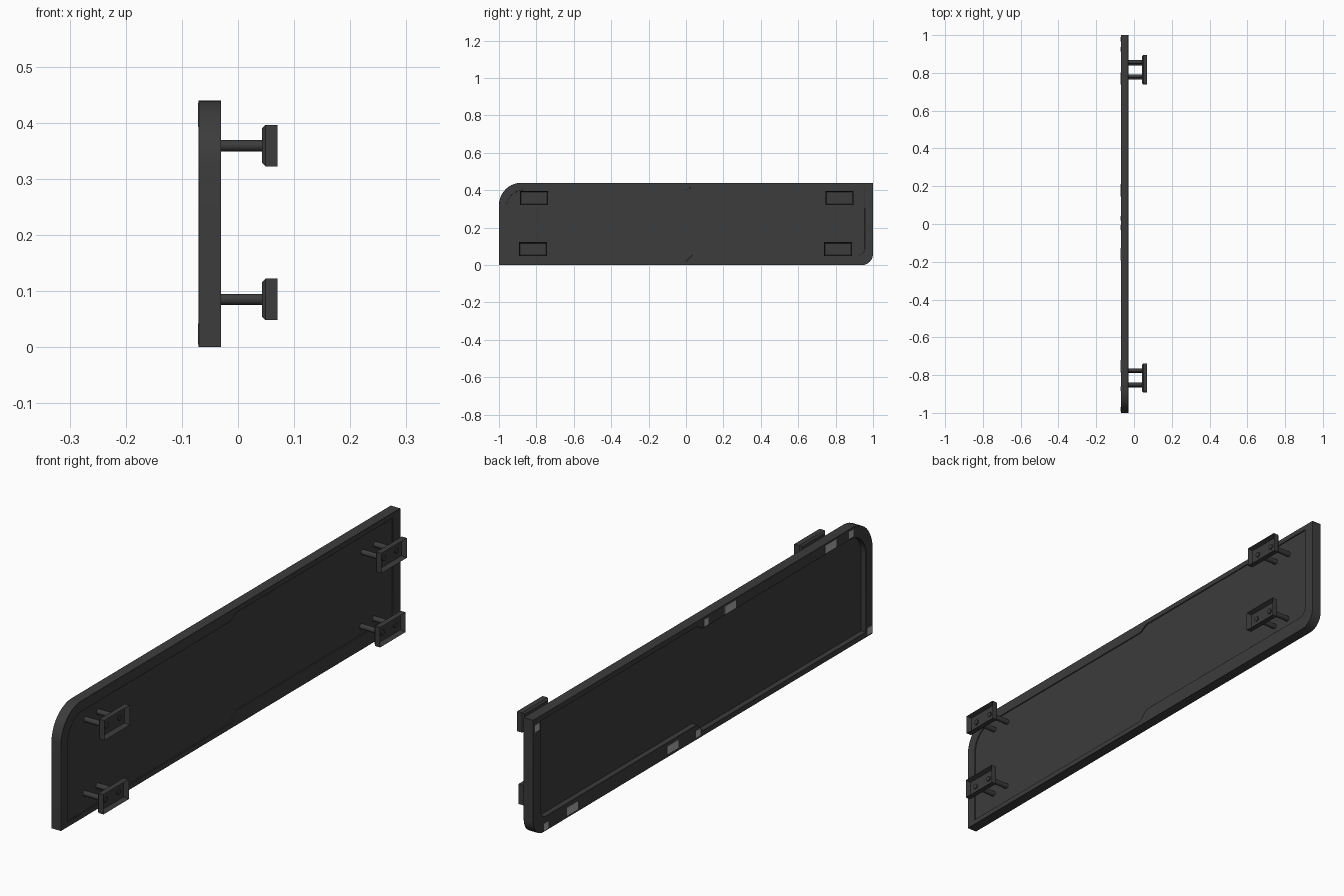
import bpy, bmesh, math
from mathutils import Matrix, Vector

old = bpy.data.objects.get("Cube")
if old:
    bpy.data.objects.remove(old, do_unlink=True)


def material(name, value):
    m = bpy.data.materials.new(name)
    m.use_nodes = True
    color = (value, value, value, 1)
    m.diffuse_color = color
    m.node_tree.nodes["Principled BSDF"].inputs["Base Color"].default_value = color
    return m


charcoal = material("charcoal", 0.045)
light_grey = material("light grey", 0.42)


def rounded(corners, steps=10):
    """Turn (y, z, radius) right-angle corners into an outline with arcs."""
    out = []
    for i, (y, z, r) in enumerate(corners):
        p = Vector((y, z))
        if r == 0:
            out.append(p)
            continue
        a = (Vector(corners[i - 1][:2]) - p).normalized() * r
        b = (Vector(corners[(i + 1) % len(corners)][:2]) - p).normalized() * r
        for k in range(steps + 1):
            t = math.pi / 2 * k / steps
            out.append(p + a * (1 - math.sin(t)) + b * (1 - math.cos(t)))
    return out


def slab(name, outlines, x0, x1, bevel=0):
    """Extrude y-z outlines along x; a second outline becomes a hole."""
    curve = bpy.data.curves.new(name, "CURVE")
    curve.dimensions = "2D"
    curve.fill_mode = "BOTH"
    curve.extrude = (x1 - x0) / 2
    for pts in outlines:
        s = curve.splines.new("POLY")
        s.points.add(len(pts) - 1)
        for sp, p in zip(s.points, pts):
            sp.co = (p.x, p.y, 0, 1)
        s.use_cyclic_u = True
    ob = bpy.data.objects.new(name, curve)
    bpy.context.collection.objects.link(ob)
    ob.location.x = (x0 + x1) / 2
    ob.rotation_euler = (math.pi / 2, 0, math.pi / 2)
    bpy.ops.object.select_all(action="DESELECT")
    ob.select_set(True)
    bpy.context.view_layer.objects.active = ob
    bpy.ops.object.convert(target="MESH")
    ob = bpy.context.object
    bm = bmesh.new()
    bm.from_mesh(ob.data)
    bmesh.ops.remove_doubles(bm, verts=bm.verts, dist=1e-5)
    bmesh.ops.recalc_face_normals(bm, faces=bm.faces)
    bm.to_mesh(ob.data)
    bm.free()
    ob.data.materials.clear()
    ob.data.materials.append(charcoal)
    if bevel:
        mod = ob.modifiers.new("edge bevel", "BEVEL")
        mod.width = bevel
        mod.limit_method = "ANGLE"
        mod.angle_limit = math.radians(40)
    bpy.ops.object.shade_smooth_by_angle(angle=math.radians(30))
    return ob


def finish(name, bm, mat):
    me = bpy.data.meshes.new(name)
    bmesh.ops.recalc_face_normals(bm, faces=bm.faces)
    bm.to_mesh(me)
    bm.free()
    me.materials.append(mat)
    ob = bpy.data.objects.new(name, me)
    bpy.context.collection.objects.link(ob)
    return ob


def box(center, size):
    bm = bmesh.new()
    bmesh.ops.create_cube(bm, size=1, matrix=Matrix.Translation(center) @ Matrix.Diagonal((*size, 1)))
    return bm


# Panel: raised rim around a thinner inset sheet
outer = rounded([(-1, 0, 0), (1, 0, 0.06), (1, 0.44, 0), (-1, 0.44, 0.12)])
inner = rounded([(-0.96, 0.02, 0), (0, 0.02, 0), (0.035, 0.055, 0), (0.955, 0.055, 0.03),
                 (0.955, 0.42, 0), (0.035, 0.42, 0), (0, 0.4, 0), (-0.96, 0.4, 0.09)])
slab("panel_rim", [outer, inner], -0.07, -0.03, 0.003)
slab("panel_sheet", [inner], -0.05, -0.034)


# Mounting brackets: shallow open cups on two pegs
def bracket(tag, y, z):
    bm = box((0.0565, y, z), (0.027, 0.15, 0.074))
    # chamfer the edges on the panel side
    back = [e for e in bm.edges if all(v.co.x < 0.05 for v in e.verts)]
    bmesh.ops.bevel(bm, geom=back, offset=0.006, segments=1, affect="EDGES")
    # hollow out the open side
    bm.normal_update()
    front = [f for f in bm.faces if f.normal.x > 0.9]
    bmesh.ops.inset_region(bm, faces=front, thickness=0.008)
    bmesh.ops.translate(bm, verts=front[0].verts, vec=(-0.018, 0, 0))
    finish(tag + "_bracket", bm, charcoal)
    for side, dy in (("front", -0.0375), ("back", 0.0375)):
        peg = bmesh.new()
        place = Matrix.Translation((0.008, y + dy, z)) @ Matrix.Rotation(math.pi / 2, 4, "Y")
        bmesh.ops.create_cone(peg, cap_ends=True, segments=20, radius1=0.01, radius2=0.01,
                              depth=0.096, matrix=place)
        for f in peg.faces:
            f.smooth = len(f.verts) == 4
        finish(f"{tag}_{side}_peg", peg, charcoal)


for tag, y, z in (("upper_front", -0.8125, 0.359), ("lower_front", -0.8175, 0.085),
                  ("upper_back", 0.82, 0.359), ("lower_back", 0.8125, 0.085)):
    bracket(tag, y, z)

# Light pads on the rim face away from the brackets
small, large = (0.025, 0.026), (0.065, 0.03)
pads = [(0.978, 0.405, small), (0.925, 0.018, small), (0.77, 0.024, large),
        (0.178, 0.027, large), (0.03, 0.022, small), (-0.018, 0.418, small),
        (-0.16, 0.419, large), (-0.753, 0.42, large), (-0.872, 0.42, small),
        (-0.981, 0.02, small)]
for i, (y, z, (w, h)) in enumerate(pads):
    finish(f"rim_pad_{i + 1}", box((-0.07, y, z), (0.003, w, h)), light_grey)
